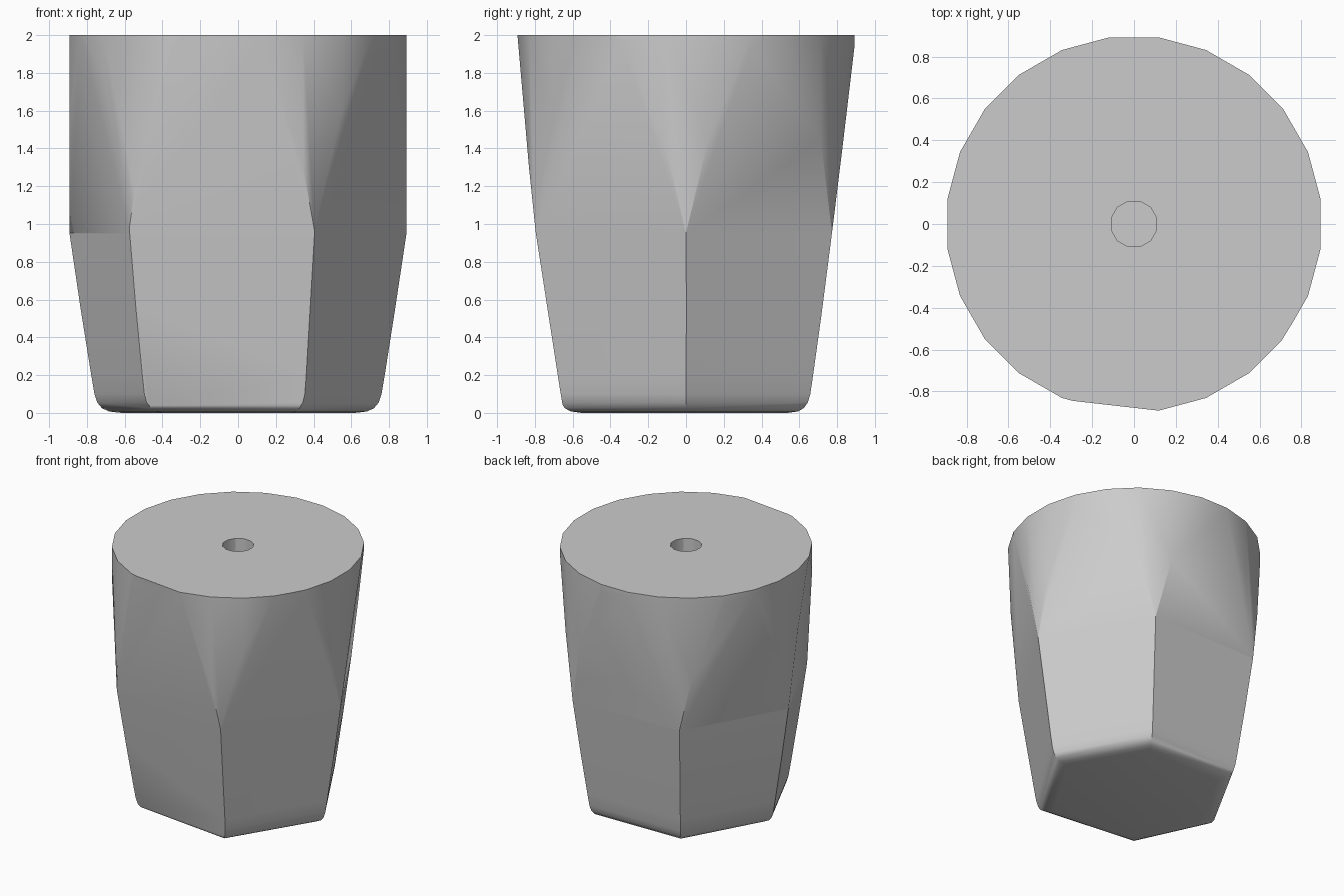
import bpy, bmesh
from math import sin, cos, radians
from mathutils import Vector

cube = bpy.data.objects.get("Cube")
if cube:
    bpy.data.objects.remove(cube, do_unlink=True)

RADIUS, HEIGHT, SIDES = 0.9, 2.0, 24
BORE_RADIUS, BORE_DEPTH = 0.112, 1.2
CORNERS = [0, 60, 122, 180, 230, 297]   # directions of the six lower edges
# height and corner radius of the tapered six-sided grip
PROFILE = [(0, 0.62), (0.008, 0.685), (0.025, 0.72), (0.055, 0.745),
           (0.1, 0.76), (0.2, 0.777), (0.55, 0.833), (0.95, 0.892)]


def ring(bm, radius, z, count):
    """Closed loop of edges, turned half a step."""
    step = 360 / count
    verts = [bm.verts.new((radius * cos(radians((i + 0.5) * step)),
                           radius * sin(radians((i + 0.5) * step)), z))
             for i in range(count)]
    return [bm.edges.new((verts[i - 1], verts[i])) for i in range(count)]


def extrude_down(bm, edges, depth):
    """Wall below a loop, closed with a flat floor."""
    new = bmesh.ops.extrude_edge_only(bm, edges=edges)["geom"]
    verts = [g for g in new if isinstance(g, bmesh.types.BMVert)]
    bmesh.ops.translate(bm, verts=verts, vec=(0, 0, -depth))
    floor = [g for g in new if isinstance(g, bmesh.types.BMEdge)
             and all(v in verts for v in g.verts)]
    bmesh.ops.contextual_create(bm, geom=floor)


def slice_off(bm, point, normal):
    """Cut away everything beyond a plane and cap the cut."""
    geom = bm.verts[:] + bm.edges[:] + bm.faces[:]
    cut = bmesh.ops.bisect_plane(bm, geom=geom, dist=1e-5, plane_co=point,
                                 plane_no=normal, clear_outer=True)
    edges = [g for g in cut["geom_cut"] if isinstance(g, bmesh.types.BMEdge)]
    open_edges = [e for e in edges if e.is_boundary]
    if open_edges:
        bmesh.ops.holes_fill(bm, edges=open_edges, sides=0)


# round blank
bm = bmesh.new()
rim = ring(bm, RADIUS, HEIGHT, SIDES)
extrude_down(bm, rim, HEIGHT)
bmesh.ops.contextual_create(bm, geom=rim)
bmesh.ops.recalc_face_normals(bm, faces=bm.faces)

# six tapered flats that fade into the round top
for i, start in enumerate(CORNERS):
    end = CORNERS[(i + 1) % 6] + (360 if i == 5 else 0)
    middle, half = radians((start + end) / 2), radians((end - start) / 2)
    out = Vector((cos(middle), sin(middle), 0))
    flat = [(z, r * cos(half)) for z, r in PROFILE] + [(HEIGHT, 0.898)]
    for (z0, d0), (z1, d1) in zip(flat, flat[1:]):
        normal = out * (z1 - z0) - Vector((0, 0, d1 - d0))
        slice_off(bm, out * d0 + Vector((0, 0, z0)), normal.normalized())

# shaft bore in the top
top = [f for f in bm.faces
       if all(v.co.z > HEIGHT - 1e-4 for v in f.verts)]
rim = list({e for f in top for e in f.edges})
bmesh.ops.delete(bm, geom=top, context="FACES_ONLY")
bore = ring(bm, BORE_RADIUS, HEIGHT, 12)
bmesh.ops.triangle_fill(bm, edges=rim + bore, use_beauty=True,
                        normal=(0, 0, 1))
# clear any fill across the bore mouth
plug = [f for f in bm.faces if f.calc_center_median().z > HEIGHT - 1e-4
        and all(v.co.xy.length < BORE_RADIUS * 1.1 for v in f.verts)]
if plug:
    bmesh.ops.delete(bm, geom=plug, context="FACES")
extrude_down(bm, [e for e in bore if e.is_valid], BORE_DEPTH)
bmesh.ops.recalc_face_normals(bm, faces=bm.faces)

mesh = bpy.data.meshes.new("knob_body")
bm.to_mesh(mesh)
bm.free()
body = bpy.data.objects.new("knob_body", mesh)
bpy.context.collection.objects.link(body)

# grey finish
grey = bpy.data.materials.new("plain_grey")
grey.use_nodes = True
colour = (0.6, 0.6, 0.6, 1)
grey.diffuse_color = colour
grey.node_tree.nodes["Principled BSDF"].inputs["Base Color"].default_value = colour
mesh.materials.append(grey)

bpy.ops.object.select_all(action="DESELECT")
body.select_set(True)
bpy.context.view_layer.objects.active = body
bpy.ops.object.shade_smooth_by_angle(angle=radians(30))
